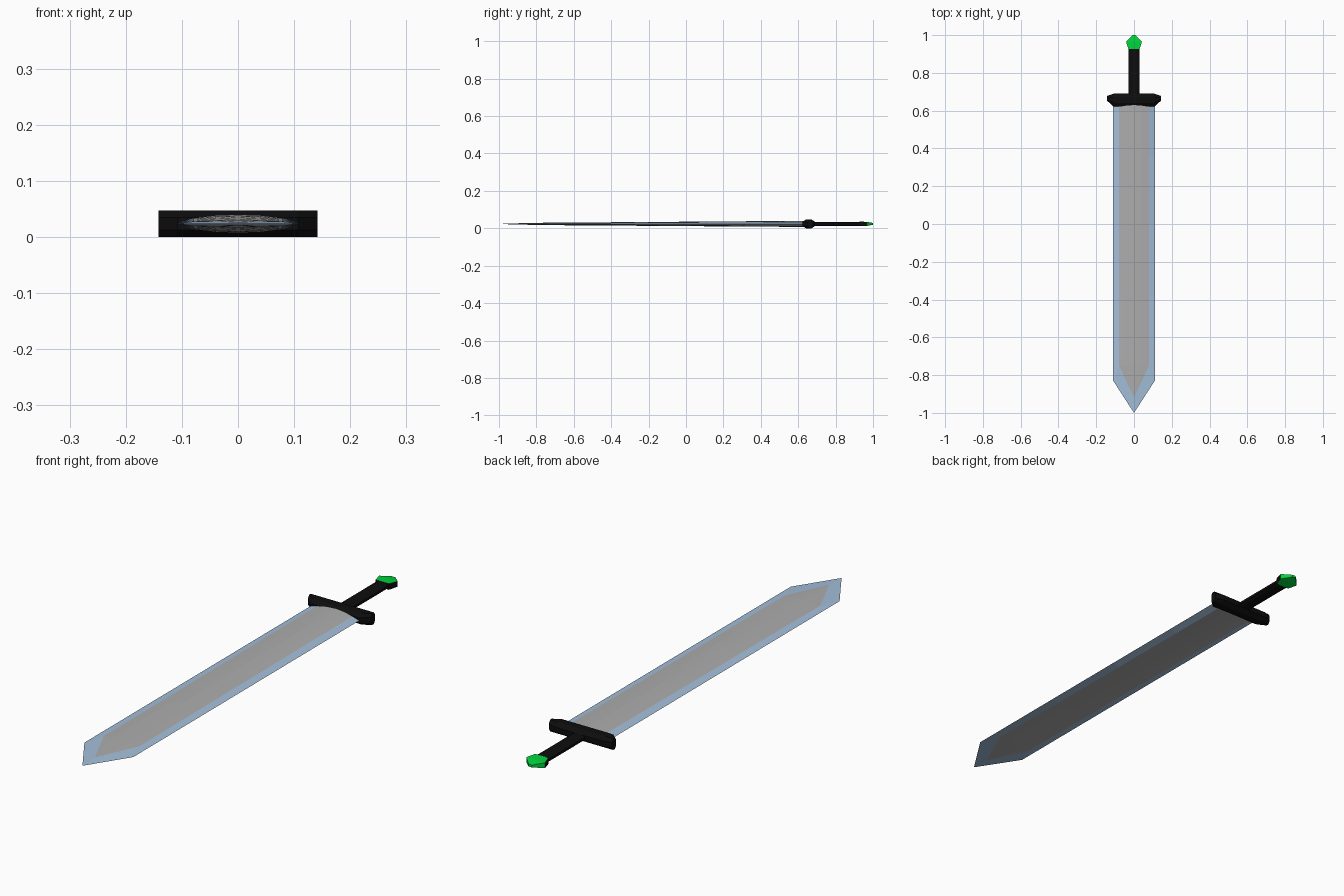
import bpy
import bmesh

if "Cube" in bpy.data.objects:
    bpy.data.objects.remove(bpy.data.objects["Cube"])

ZC = 0.0235  # height of the sword's mid-plane


def material(name, rgb):
    m = bpy.data.materials.new(name)
    m.diffuse_color = (*rgb, 1)
    m.use_nodes = True
    m.node_tree.nodes["Principled BSDF"].inputs["Base Color"].default_value = m.diffuse_color
    return m


GREY = material("steel", (0.42, 0.42, 0.42))
BLUE = material("edge_blue", (0.37, 0.52, 0.70))
BLACK = material("black", (0.004, 0.004, 0.004))
GREEN = material("green", (0.0, 0.65, 0.045))


def make(name, bm, mats, mirror=None):
    bmesh.ops.recalc_face_normals(bm, faces=bm.faces)
    me = bpy.data.meshes.new(name)
    bm.to_mesh(me)
    bm.free()
    for m in mats:
        me.materials.append(m)
    ob = bpy.data.objects.new(name, me)
    ob.location.z = ZC
    bpy.context.collection.objects.link(ob)
    if mirror:
        mod = ob.modifiers.new("mirror", 'MIRROR')
        mod.use_axis = mirror
        mod.merge_threshold = 0.0005
    return ob


def loft(bm, rings):
    """Skin a list of equal-length rings and cap both ends."""
    loops = [[bm.verts.new(p) for p in r] for r in rings]
    n = len(loops[0])
    for a, b in zip(loops, loops[1:]):
        for i in range(n):
            bm.faces.new((a[i], a[(i + 1) % n], b[(i + 1) % n], b[i]))
    bm.faces.new(loops[0][::-1])
    bm.faces.new(loops[-1])


# Blade: upper right quarter, mirrored across x and z
bm = bmesh.new()
profile = [(0, 1.0), (0.04, 0.9), (0.079, 0.6), (0.11, 0)]
stations = [(0.65, 0.016), (0.36, 0.0145), (0.0, 0.0118), (-0.38, 0.009), (-0.75, 0.0065)]
rows = []
for y, t in stations:
    last = y == stations[-1][0]
    rows.append([bm.verts.new((x, -0.83 if last and x == 0.11 else y, k * t))
                 for x, k in profile])
for a, b in zip(rows, rows[1:]):
    for i in range(3):
        f = bm.faces.new((a[i], b[i], b[i + 1], a[i + 1]))
        f.material_index = int(i == 2)
inner_tip = bm.verts.new((0, -0.92, 0.003))
outer_tip = bm.verts.new((0, -1.0, 0))
end = rows[-1]
for i in range(2):
    bm.faces.new((end[i], inner_tip, end[i + 1]))
bm.faces.new((end[2], inner_tip, outer_tip, end[3])).material_index = 1
make("blade", bm, [GREY, BLUE], (True, False, True))

# Guard: octagonal bar across x, with chamfered ends
bm = bmesh.new()


def guard_ring(x, y0, y1):
    m, h, c = (y1 - y0) * 0.28, 0.0235, 0.011
    return [(x, y0 + m, -h), (x, y1 - m, -h), (x, y1, -c), (x, y1, c),
            (x, y1 - m, h), (x, y0 + m, h), (x, y0, c), (x, y0, -c)]


loft(bm, [guard_ring(x, a, b) for x, a, b in (
    (-0.142, 0.652, 0.678), (-0.108, 0.622, 0.69),
    (0.108, 0.622, 0.69), (0.142, 0.652, 0.678))])
make("guard", bm, [BLACK])

# Grip: flattened eight-sided handle
bm = bmesh.new()
section = [(0.028, -0.005), (0.028, 0.005), (0.016, 0.011), (-0.016, 0.011),
           (-0.028, 0.005), (-0.028, -0.005), (-0.016, -0.011), (0.016, -0.011)]
loft(bm, [[(x, y, z) for x, z in section] for y in (0.67, 0.935)])
make("grip", bm, [BLACK])

# Pommel: flat cut gem whose flaring sides stay black
bm = bmesh.new()
loft(bm, [[(w, y, -h), (w, y, h), (-w, y, h), (-w, y, -h)] for w, y, h in (
    (0.030, 0.927, 0.0125), (0.042, 0.966, 0.011), (0.008, 1.0, 0.005))])
bm.normal_update()
for f in bm.faces:
    c = f.calc_center_median()
    if c.y < 0.96 and abs(c.z) < 0.005:
        f.material_index = 1
make("pommel", bm, [GREEN, BLACK])
